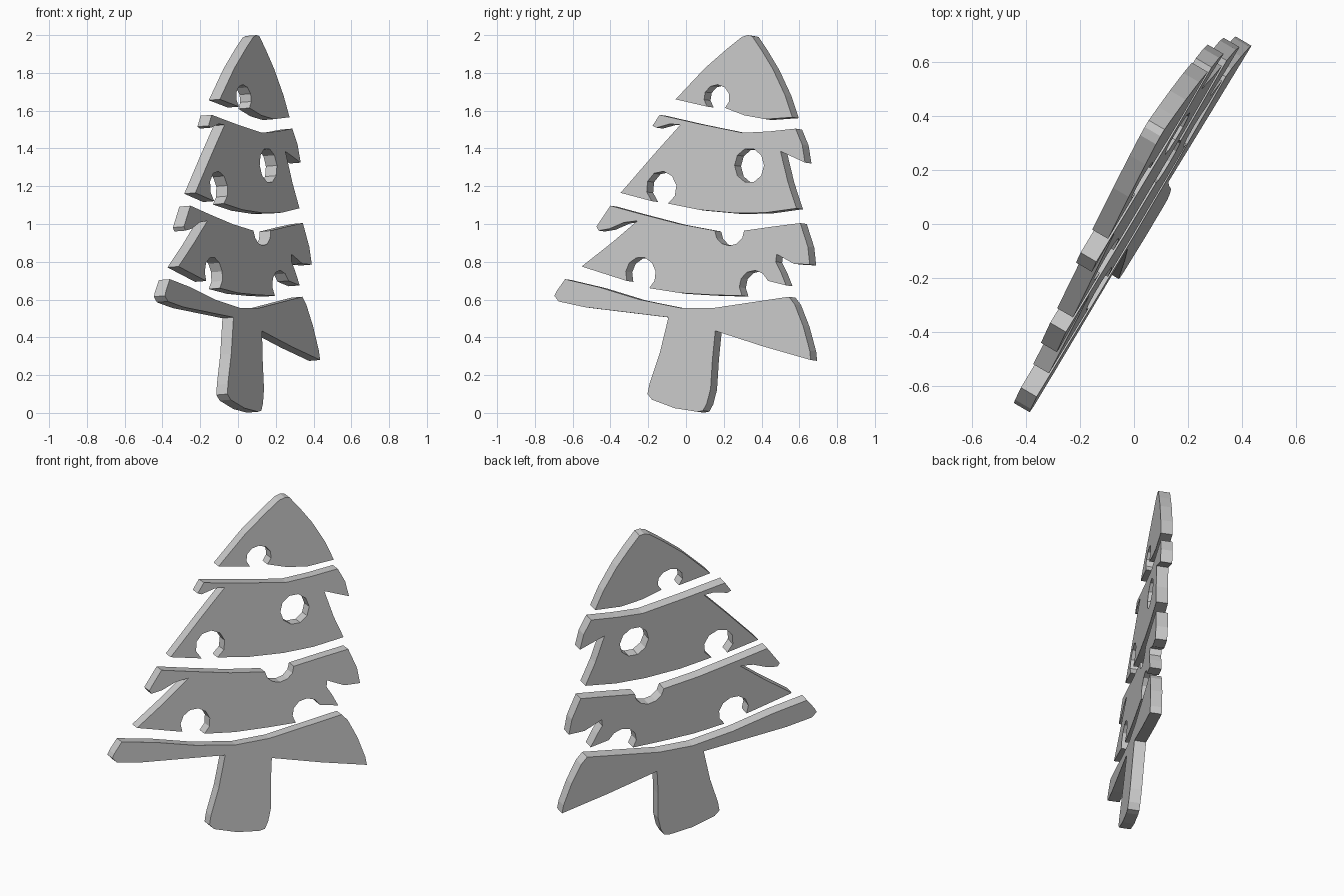
import bpy, bmesh
from math import cos, sin, radians
from mathutils import Vector

# The flat cut-out stands in a slightly leaning plane: x = A + B*y + C*z
A, B, C = 0.072, 0.585, -0.082
NORMAL = Vector((1, -B, -C)).normalized()
THICK = 0.068


def arc(cy, cz, ry, rz, a0, a1, n=8):
    """Points along a round notch, from angle a0 to a1 in degrees."""
    out = []
    for i in range(n + 1):
        a = radians(a0 + (a1 - a0) * i / n)
        out.append((cy + ry * cos(a), cz + rz * sin(a)))
    return out


def plate(name, outline, holes=()):
    """Fill the (y, z) outline in the plane, then give it thickness."""
    bm = bmesh.new()
    edges = []
    for loop in (outline, *holes):
        vs = [bm.verts.new((A + B * y + C * z, y, z)) for y, z in loop]
        edges += [bm.edges.new((vs[i - 1], vs[i])) for i in range(len(vs))]
    bmesh.ops.triangle_fill(bm, edges=edges, use_beauty=True, normal=NORMAL)
    ext = bmesh.ops.extrude_face_region(bm, geom=bm.faces[:])
    moved = [g for g in ext["geom"] if isinstance(g, bmesh.types.BMVert)]
    bmesh.ops.translate(bm, verts=moved, vec=-NORMAL * THICK)
    bmesh.ops.recalc_face_normals(bm, faces=bm.faces[:])
    # merge the flat triangles back into clean faces
    bmesh.ops.dissolve_limit(bm, angle_limit=0.01, verts=bm.verts[:], edges=bm.edges[:])
    mesh = bpy.data.meshes.new(name)
    bm.to_mesh(mesh)
    bm.free()
    bpy.context.collection.objects.link(bpy.data.objects.new(name, mesh))


# Pointed top with one bauble notch
plate("tree_top",
      [(-0.055, 1.66)]
      + arc(0.163, 1.668, 0.068, 0.07, 222, -50)
      + [(0.31, 1.575), (0.42, 1.555), (0.563, 1.565), (0.525, 1.68), (0.46, 1.82),
         (0.40, 1.92), (0.35, 1.995), (0.325, 2.0), (0.295, 1.99), (0.22, 1.93),
         (0.10, 1.825)])

# Upper tier with a bauble hole and a bauble notch
plate("upper_tier",
      [(-0.14, 1.578), (-0.177, 1.52), (-0.156, 1.51), (-0.085, 1.53), (-0.03, 1.525),
       (-0.167, 1.372), (-0.346, 1.165)]
      + arc(-0.13, 1.19, 0.08, 0.09, 230, -65)
      + [(0.07, 1.075), (0.257, 1.058), (0.42, 1.06), (0.585, 1.083), (0.54, 1.22),
         (0.50, 1.385), (0.63, 1.325), (0.615, 1.42), (0.58, 1.505), (0.44, 1.49),
         (0.30, 1.483), (0.07, 1.53)],
      [arc(0.335, 1.31, 0.078, 0.092, 0, 324, 9)])

# Lower tier with three bauble notches
plate("lower_tier",
      [(-0.40, 1.097), (-0.474, 0.986), (-0.463, 0.965), (-0.405, 0.975), (-0.33, 1.008),
       (-0.257, 1.017), (-0.394, 0.90), (-0.553, 0.775)]
      + arc(-0.24, 0.735, 0.08, 0.09, 204, -56)
      + [(-0.034, 0.635), (0.135, 0.625)]
      + arc(0.36, 0.67, 0.078, 0.085, 216, 20, 6)
      + [(0.53, 0.675), (0.50, 0.75), (0.475, 0.80), (0.48, 0.84), (0.57, 0.79),
         (0.655, 0.785), (0.645, 0.88), (0.605, 1.005), (0.45, 0.985)]
      + arc(0.23, 0.965, 0.078, 0.08, 0, -180, 6)
      + [(-0.034, 1.0), (-0.246, 1.055)])

# Bottom branch and trunk in one piece
plate("bottom_branch_and_trunk",
      [(-0.64, 0.708), (-0.685, 0.645), (-0.697, 0.62), (-0.675, 0.59), (-0.537, 0.56),
       (-0.30, 0.53), (-0.093, 0.506), (-0.14, 0.313), (-0.193, 0.154), (-0.204, 0.10),
       (-0.18, 0.07), (-0.06, 0.025), (0.06, 0.006), (0.09, 0.012), (0.11, 0.05),
       (0.13, 0.127), (0.14, 0.286), (0.155, 0.434), (0.415, 0.35), (0.66, 0.28),
       (0.655, 0.33), (0.62, 0.46), (0.575, 0.575), (0.545, 0.615), (0.336, 0.583),
       (0.15, 0.556), (-0.03, 0.556), (-0.246, 0.60), (-0.458, 0.665)])
